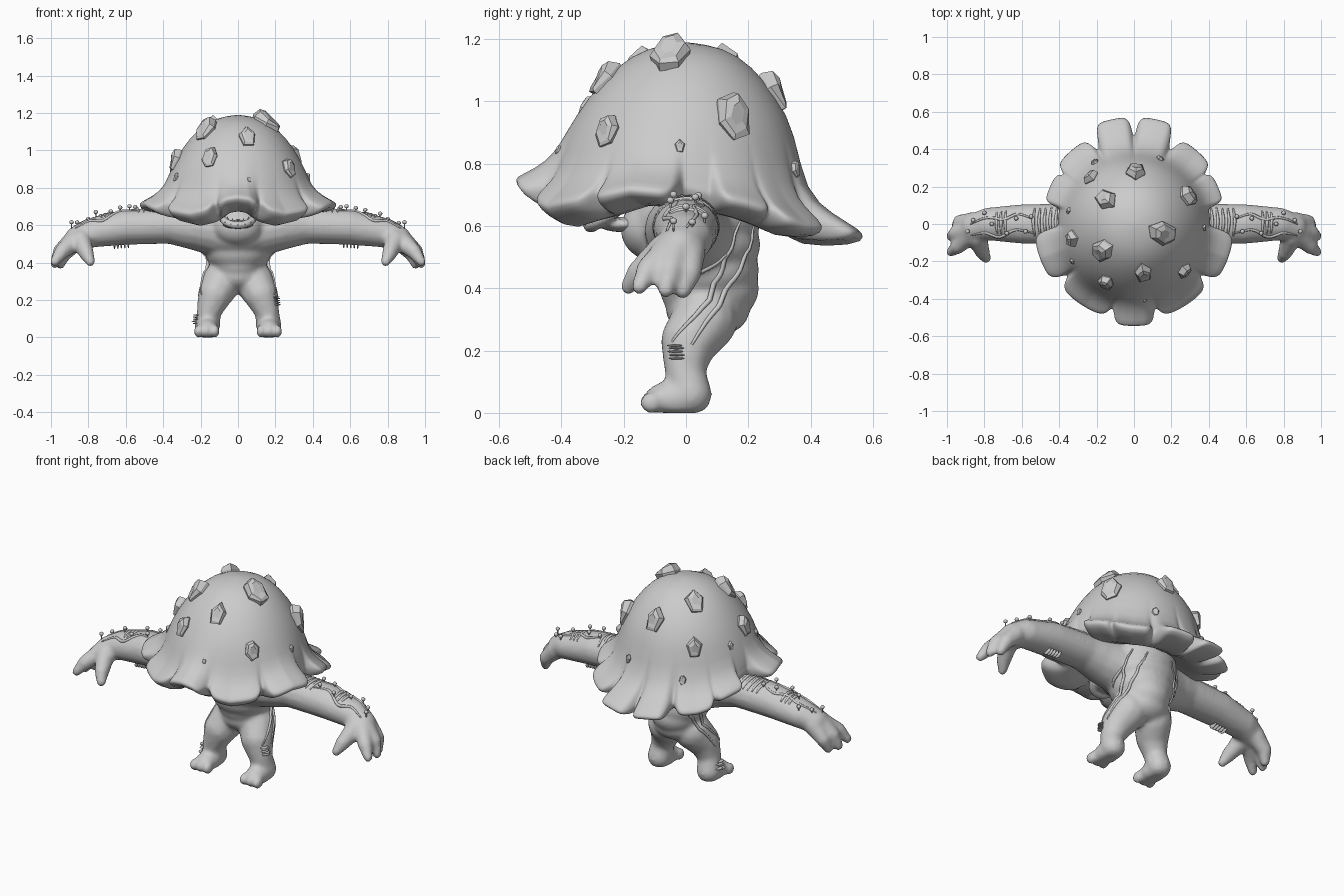
import bpy, bmesh, math, random
from mathutils import Vector, Matrix
from mathutils.bvhtree import BVHTree

if "Cube" in bpy.data.objects:
    bpy.data.objects.remove(bpy.data.objects["Cube"])

random.seed(4)
UNIT = {}

def make(name, bm, smooth=True, recalc=False):
    if recalc:
        bmesh.ops.recalc_face_normals(bm, faces=bm.faces)
    me = bpy.data.meshes.new(name)
    bm.to_mesh(me)
    bm.free()
    me.polygons.foreach_set("use_smooth", [smooth] * len(me.polygons))
    ob = bpy.data.objects.new(name, me)
    bpy.context.collection.objects.link(ob)
    return ob

def ball(bm, c, r, u=12, v=8):
    if (u, v) not in UNIT:
        t = bmesh.new()
        bmesh.ops.create_uvsphere(t, u_segments=u, v_segments=v, radius=1)
        t.verts.index_update()
        UNIT[u, v] = ([tuple(w.co) for w in t.verts],
                      [[w.index for w in f.verts] for f in t.faces])
        t.free()
    co, faces = UNIT[u, v]
    vs = [bm.verts.new([c[k] + p[k] * r[k] for k in range(3)]) for p in co]
    for f in faces:
        bm.faces.new([vs[k] for k in f])

def limb(bm, pts, sx, wide=1):
    """Chain of overlapping balls through (x, y, z, radius) points."""
    for a, b in zip(pts, pts[1:]):
        a, b = Vector(a), Vector(b)
        n = max(2, int((b - a).length / 0.02))
        for i in range(n + 1):
            p = a.lerp(b, i / n)
            ball(bm, (p[0] * sx, p[1], p[2]), (p[3], p[3] * wide, p[3]))

def interp(x, table):
    for (x0, y0), (x1, y1) in zip(table, table[1:]):
        if x <= x1:
            return y0 + (y1 - y0) * (x - x0) / (x1 - x0)
    return table[-1][1]

def bake(ob):
    """Apply the modifiers and return a search tree of the surface."""
    bpy.context.view_layer.update()
    dg = bpy.context.evaluated_depsgraph_get()
    me = bpy.data.meshes.new_from_object(ob.evaluated_get(dg))
    ob.modifiers.clear()
    ob.data = me
    return BVHTree.FromPolygons([v.co.copy() for v in me.vertices],
                                [tuple(p.vertices) for p in me.polygons])

def fuse(ob, voxel, iterations):
    rm = ob.modifiers.new("fuse", 'REMESH')
    rm.mode, rm.voxel_size, rm.use_smooth_shade = 'VOXEL', voxel, True
    sm = ob.modifiers.new("soften", 'SMOOTH')
    sm.factor, sm.iterations = .5, iterations
    return bake(ob)

# Body: torso, snout, arms, hands, legs and feet fused by a voxel remesh
bm = bmesh.new()
for c, r in [((0, .02, .71), (.2, .2, .1)), ((0, .03, .62), (.22, .21, .14)),
             ((0, .04, .54), (.215, .2, .12)), ((0, .06, .46), (.18, .175, .12)),
             ((0, .075, .4), (.147, .16, .12)), ((0, .07, .33), (.145, .135, .09)),
             ((0, -.11, .59), (.13, .1, .1))]:
    ball(bm, c, r, 32, 20)
fingers = [[(.84, -.07, .52, .056), (.81, -.15, .45, .042), (.79, -.185, .405, .027)],
           [(.87, -.05, .52, .056), (.94, -.12, .46, .042), (.98, -.15, .405, .027)],
           [(.87, -.03, .53, .056), (.95, -.05, .46, .042), (.98, -.065, .395, .027)],
           [(.86, .01, .52, .056), (.93, .01, .45, .042), (.95, -.01, .39, .027)]]
for sx in (1, -1):
    limb(bm, [(.1, .02, .57, .14), (.24, .0, .59, .12), (.36, 0, .6, .1), (.6, 0, .59, .096),
              (.78, .0, .56, .08), (.86, -.02, .53, .067)], sx, 1.12)
    for f in fingers:
        limb(bm, f, sx)
    limb(bm, [(.085, .06, .3, .108), (.122, .01, .23, .093),
              (.155, -.005, .14, .066), (.165, .015, .06, .07)], sx)
    ball(bm, (.165 * sx, -.03, .045), (.064, .108, .062))
    for x in (.122, .167, .212):
        ball(bm, (x * sx, -.112, .032), (.026, .038, .036))
for v in bm.verts:
    v.co.z = max(v.co.z, 0)
skin = fuse(make("body", bm), .012, 8)

# Cap: dome profile swept around, with petals (angle from back, half width, reach)
petals = [(12, 12, .575), (41, 14, .52), (66, 11.5, .495),
          (110, 17, .54), (147, 19, .52), (180, 14, .55)]
rim_z = [(0, .575), (12, .59), (42, .61), (66, .67), (90, .715), (110, .73),
         (128, .695), (150, .67), (164, .695), (173, .75), (180, .76)]
dome = [(.004, 1.19), (.12, 1.175), (.212, 1.115), (.295, 1.01), (.35, .9)]
N = 216
bm = bmesh.new()
rings = []
for i in range(N):
    a = 2 * math.pi * i / N
    d = math.degrees(min(a, 2 * math.pi - a))
    R = base = .41 if 78 < d < 93 else .445
    for c, h, tip in petals:
        t = abs(d - c) / h
        if t < 1:
            R = max(R, base + (tip - base) * (1 - t ** 7))
    f = ((1 - math.cos(a)) / 2) ** 2
    prof = [(r * (1 + .1 * f * k / 4), h) for k, (r, h) in enumerate(dome)]
    tip_z = interp(d, rim_z)
    r5 = .385 * (1 + .1 * f)
    z5 = .25 + .7 * (tip_z + .07)
    # the petals are cut out of one flaring sheet
    s = min(1, max(.65, (R - r5) / (.53 - r5)))
    z = tip_z + (z5 - tip_z) * (1 - s) ** 1.3
    prof += [(r5, z5), ((r5 + R) / 2, (z5 + z) / 2 - .012), (R - .006, z), (R, z - .018),
             (R - .015 - .02 * f, z - .042 - .012 * f), (r5 - .015, tip_z - .045 - .05 * f),
             (.3, .5 * tip_z + .3), (.15, .7), (.004, .71)]
    rings.append([bm.verts.new((r * math.sin(a), r * math.cos(a), h)) for r, h in prof])
for p, q in zip(rings, rings[1:] + rings[:1]):
    for k in range(len(p) - 1):
        bm.faces.new((p[k], q[k], q[k + 1], p[k + 1]))
bm.faces.new([r[0] for r in rings])
bm.faces.new([r[-1] for r in rings])
cap = make("cap", bm, recalc=True)
cap.modifiers.new("round", 'SUBSURF').levels = 1
cap_tree = bake(cap)

# Cap warts: chunky irregular facets set on the dome (x, y, size)
warts = [(-.15, .13, .068), (-.17, -.14, .072), (.15, -.05, .08), (.05, -.26, .062),
         (-.15, -.31, .058), (.27, -.25, .054), (.29, .15, .074), (.01, .28, .068),
         (-.23, .25, .058), (-.33, -.08, .06), (-.21, .33, .026), (.14, .35, .026),
         (-.35, .07, .024), (-.33, -.2, .022), (.06, -.41, .014), (.375, -.02, .022)]
bm = bmesh.new()
for x, y, s in warts:
    loc, nor, _, _ = cap_tree.ray_cast(Vector((x, y, 2)), Vector((0, 0, -1)))
    up = (Vector((0, 0, 1)) - nor * nor.z).normalized()
    rot = Matrix((up.cross(nor), up, nor)).transposed()
    n = random.choice((5, 6, 6))
    rows = []
    for rad, h in [(.9, -.35), (1, .12), (.78, .42), (.4, .5)]:
        row = []
        for k in range(n):
            b = 2 * math.pi * (k + .25) / n
            j = s * rad * random.uniform(.92, 1.1)
            tilt = h + .2 * math.sin(b) * (h > .3)
            row.append(bm.verts.new(loc + rot @ Vector((
                .78 * j * math.cos(b), 1.1 * j * math.sin(b), s * tilt))))
        rows.append(row)
    for p, q in zip(rows, rows[1:]):
        for k in range(n):
            bm.faces.new((p[k], p[(k + 1) % n], q[(k + 1) % n], q[k]))
    bm.faces.new(rows[0])
    bm.faces.new(rows[-1])
make("cap_warts", bm, False, True)

def tubes(name, paths, rad):
    """Round tapering strands, pressed on to the body skin on both sides."""
    cu = bpy.data.curves.new(name, 'CURVE')
    cu.dimensions, cu.bevel_depth, cu.bevel_resolution = '3D', rad, 1
    for path in paths:
        pts = [Vector(a).lerp(Vector(b), k / 5) for a, b in zip(path, path[1:]) for k in range(5)]
        pts.append(Vector(path[-1]))
        for _ in range(3):
            pts[1:-1] = [(p + q * 2 + r) / 4 for p, q, r in zip(pts, pts[1:], pts[2:])]
        for sx in (1, -1):
            sp = cu.splines.new('POLY')
            sp.points.add(len(pts) - 1)
            for k, p in enumerate(pts):
                co = skin.find_nearest(Vector((p.x * sx, p.y, p.z)))[0]
                sp.points[k].co = (*co, 1)
                sp.points[k].radius = .5 + .6 * math.sin(math.pi * k / (len(pts) - 1))
    bpy.context.collection.objects.link(bpy.data.objects.new(name, cu))

# Vines creeping over the back, hips and arms
tubes("vines", [
    [(.18, .2, .62), (.2, .15, .5), (.19, .1, .4), (.22, .02, .32), (.2, -.05, .23)],
    [(.1, .26, .6), (.15, .22, .5), (.17, .16, .4), (.22, .08, .31), (.22, .02, .22)],
    [(.2, .15, .5), (.2, .07, .46), (.19, .02, .42)],
    [(.54, .03, .7), (.63, .07, .68), (.7, .02, .68), (.78, .05, .66), (.88, .0, .6)],
    [(.54, -.05, .68), (.64, -.03, .7), (.72, -.08, .62), (.8, -.05, .64), (.87, -.06, .58)]], .008)

# Gill ribs across the upper arms
tubes("arm_ribs", [[(x, .085, .65), (x + .012, .02, .72), (x, -.07, .67)]
                   for x in (.41, .44, .47, .5, .53, .69, .715, .74)], .008)

# Sprouts on the arms, shelf fungus on arms and legs
bm = bmesh.new()
for sx in (1, -1):
    for x, y in [(.55, .04), (.58, -.04), (.63, .03), (.68, -.05),
                 (.76, .0), (.8, .06), (.86, .02), (.89, -.04)]:
        p = skin.ray_cast(Vector((x * sx, y, 1)), Vector((0, 0, -1)))[0]
        if p:
            h = random.uniform(.015, .035)
            ball(bm, p + Vector((0, 0, h / 2)), (.004, .004, h / 2 + .004), 6, 4)
            ball(bm, p + Vector((0, 0, h)), (.012, .012, .011), 8, 6)
make("arm_sprouts", bm)
bm = bmesh.new()
for c, on_leg in [((.24, -.04, .2), 1), ((-.24, -.01, .1), 1), ((-.62, -.03, .45), 0), ((.6, .03, .45), 0)]:
    for k in range(-2, 3):
        step = (0, random.uniform(-.02, .02), k * .011) if on_leg else (k * .018, 0, 0)
        p = skin.find_nearest(Vector(c) + Vector(step))[0]
        ball(bm, p, (.02, .028, .004) if on_leg else (.005, .03, .022), 8, 6)
make("shelf_fungus", bm)

# Jaw: jutting horseshoe lip and teeth
def lip(t):
    return Vector((.09 * math.sin(t), -.2 - .105 * math.cos(t), .66 - .06 * math.cos(t)))
bm = bmesh.new()
for k in range(25):
    t = -1.55 + 3.1 * k / 24
    r = .02 + .006 * math.cos(t)
    ball(bm, lip(t), (r, r, r * .8))
ball(bm, (0, -.2, .605), (.085, .085, .025))
fuse(make("jaw", bm), .008, 2)
bm = bmesh.new()
for k in range(9):
    t = -1.3 + 2.6 * k / 8
    out = Vector((math.sin(t), -math.cos(t), 0))
    for dz, push, lean, s in ((.018, 0, .35, .9), (-.004, .015, 1.6, .8)):
        axis = out * lean + Vector((0, 0, 1))
        m = Matrix.Translation(lip(t) + Vector((0, 0, dz)) + out * push) \
            @ axis.to_track_quat('Z', 'Y').to_matrix().to_4x4()
        bmesh.ops.create_cone(bm, cap_ends=True, segments=7, radius1=.012 * s,
                              radius2=.001, depth=.04 * s, matrix=m)
make("teeth", bm)
